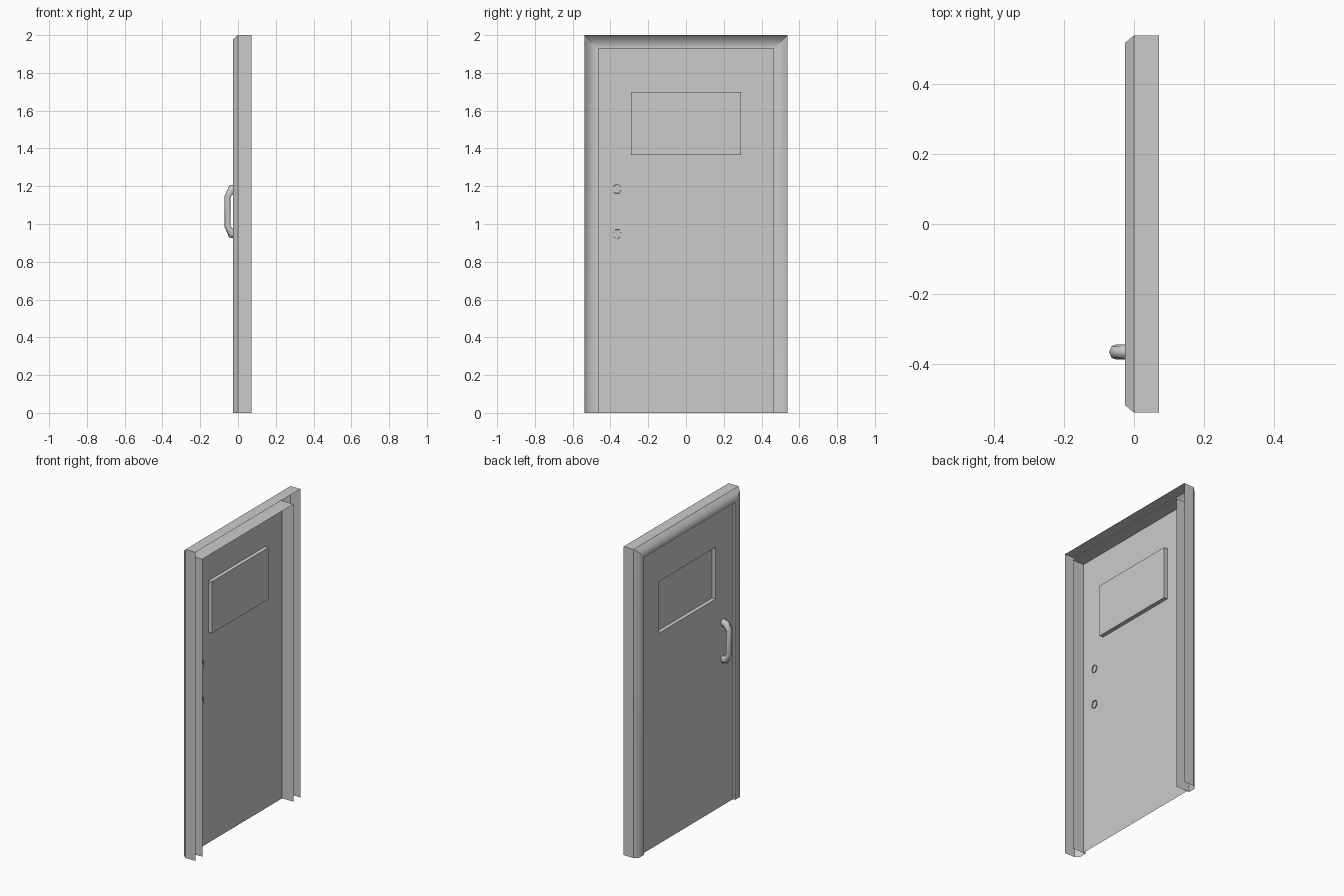
import bpy, bmesh
from mathutils import Vector

if "Cube" in bpy.data.objects:
    bpy.data.objects.remove(bpy.data.objects["Cube"])

W, H = 0.538, 2.0          # half width and height of the frame
INSET = 0.071              # frame width
FACE_X, PANEL_X, EDGE_X = -0.026, -0.010, 0.071


def loft(name, rings, closed=True, cap_last=False, soft_rings=(), soft=False):
    """Skin a sheet through rings of points; soft rings stay smooth shaded."""
    bm = bmesh.new()
    vs = [[bm.verts.new(p) for p in r] for r in rings]
    n = len(rings[0])
    for a, b in zip(vs, vs[1:]):
        for i in range(n if closed else n - 1):
            j = (i + 1) % n
            bm.faces.new((a[i], a[j], b[j], b[i]))
    if cap_last:
        bm.faces.new(vs[-1])
    bmesh.ops.recalc_face_normals(bm, faces=bm.faces)
    ring_of = {v: k for k, r in enumerate(vs) for v in r}
    for f in bm.faces:
        f.smooth = True
    for e in bm.edges:
        k, m = (ring_of[v] for v in e.verts)
        e.smooth = soft or (k == m and k in soft_rings)
    me = bpy.data.meshes.new(name)
    bm.to_mesh(me)
    bm.free()
    ob = bpy.data.objects.new(name, me)
    bpy.context.collection.objects.link(ob)
    return ob


def arch(x, i):
    return [(x, -W + i, 0), (x, -W + i, H - i), (x, W - i, H - i), (x, W - i, 0)]


def rect(x, y, z0, z1):
    return [(x, -y, z0), (x, -y, z1), (x, y, z1), (x, y, z0)]


# Door frame: open-backed channel with a chamfered outer edge
profile = [(EDGE_X, 0), (0, 0), (FACE_X, 0.022), (FACE_X, INSET),
           (PANEL_X, INSET), (EDGE_X, INSET)]
loft("door_frame", [arch(x, i) for x, i in profile], closed=False, soft_rings=(2,))

# Door panel with a recessed window pane
py = W - INSET
loft("door_panel", [rect(PANEL_X, py, 0, H - INSET),
                    rect(PANEL_X, 0.29, 1.365, 1.70),
                    rect(0.016, 0.29, 1.365, 1.70)], cap_last=True)

# Pull handle: swept tube, its open ends poking through the panel
centre_z, handle_y = 1.066, -0.365
half = [(-0.004, 0.121, 0.026), (-0.032, 0.118, 0.024), (-0.055, 0.080, 0.016)]
path = half + [(x, -z, r) for x, z, r in reversed(half)]
section = [(1, 0), (0.55, 0.8), (-0.2, 1), (-1, 0.55),
           (-1, -0.55), (-0.2, -1), (0.55, -0.8)]
rings = []
for k, (x, z, r) in enumerate(path):
    a, b = path[max(k - 1, 0)], path[min(k + 1, len(path) - 1)]
    t = Vector((b[0] - a[0], 0, b[1] - a[1])).normalized()
    if k in (0, len(path) - 1):
        t = Vector((-1 if k == 0 else 1, 0, 0))
    out = Vector((t.z, 0, -t.x))       # points away from the grip opening
    c = Vector((x, handle_y, centre_z + z))
    rings.append([c + out * (r * u) + Vector((0, 0.021 * v, 0)) for u, v in section])
loft("pull_handle", rings, soft=True)
